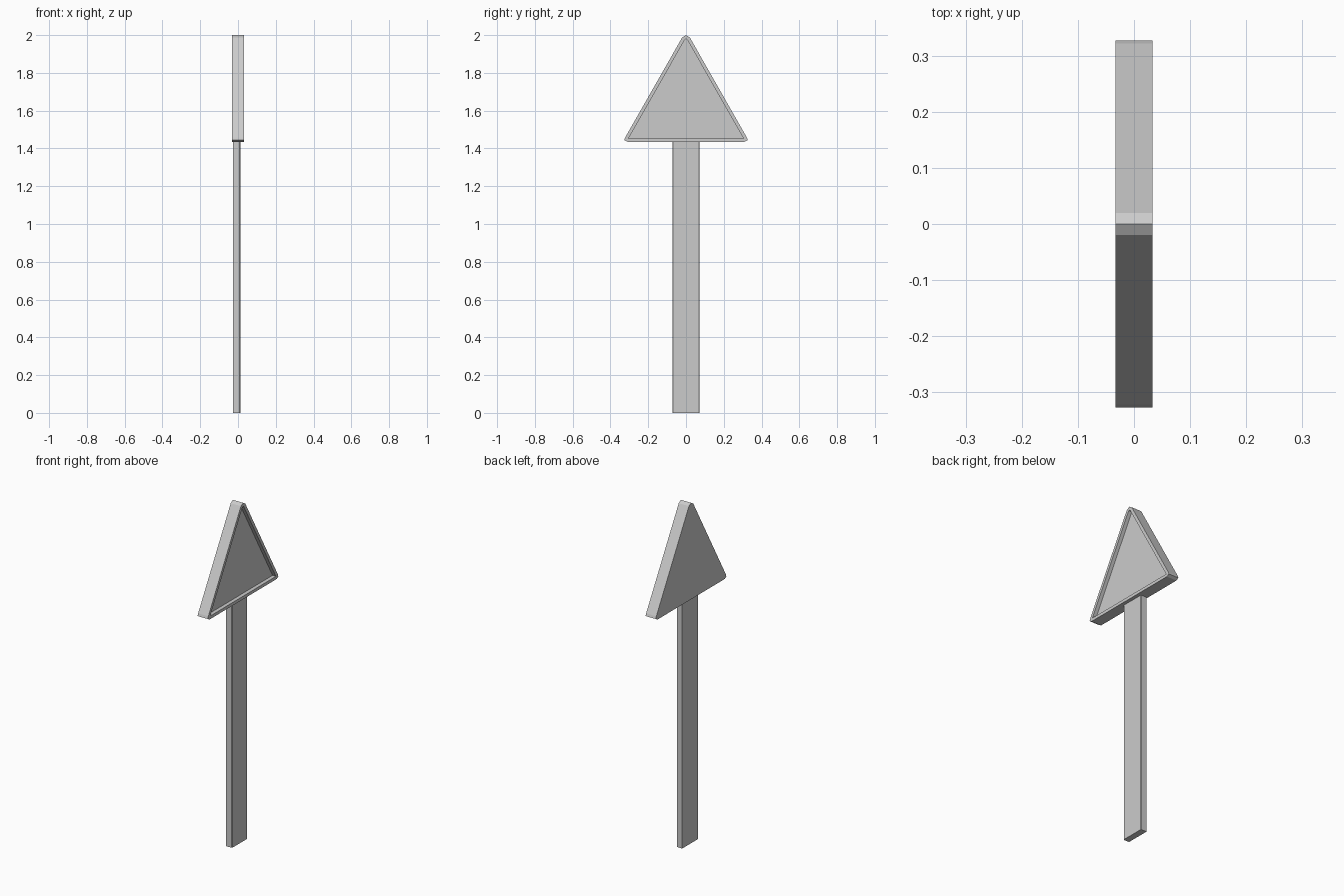
import bpy, bmesh

if "Cube" in bpy.data.objects:
    bpy.data.objects.remove(bpy.data.objects["Cube"])


def extrude_profile(name, points, depth, finish=None):
    """Make a solid from a closed 3D outline swept along the vector depth."""
    bm = bmesh.new()
    base = bm.faces.new([bm.verts.new(p) for p in points])
    ext = bmesh.ops.extrude_face_region(bm, geom=[base], use_keep_orig=True)
    moved = [g for g in ext["geom"] if isinstance(g, bmesh.types.BMVert)]
    bmesh.ops.translate(bm, verts=moved, vec=depth)
    bmesh.ops.recalc_face_normals(bm, faces=bm.faces)
    bm.normal_update()
    if finish:
        finish(bm)
    mesh = bpy.data.meshes.new(name)
    bm.to_mesh(mesh)
    bm.free()
    obj = bpy.data.objects.new(name, mesh)
    bpy.context.collection.objects.link(obj)
    return obj


def recess_front(bm):
    """Inset the +x face to a thin rim and push the panel in."""
    panel = max(bm.faces, key=lambda f: f.normal.x)
    bmesh.ops.inset_region(bm, faces=[panel], thickness=0.018, use_even_offset=True)
    ext = bmesh.ops.extrude_face_region(bm, geom=[panel])
    bmesh.ops.translate(
        bm, vec=(-0.022, 0, 0),
        verts=[g for g in ext["geom"] if isinstance(g, bmesh.types.BMVert)])
    if panel.is_valid:
        bmesh.ops.delete(bm, geom=[panel], context='FACES_ONLY')
    bmesh.ops.recalc_face_normals(bm, faces=bm.faces)


# Triangular sign head with two-facet corners and a recessed front panel
right = [(0.020, 1.988), (0.322, 1.458), (0.327, 1.444), (0.310, 1.435)]
outline = [(0, 2.0)] + right + [(-y, z) for y, z in reversed(right)]
extrude_profile("sign_head", [(-0.033, y, z) for y, z in outline],
                (0.066, 0, 0), recess_front)

# Flat post with slim chamfers on its front edges
half = [(-0.026, 0.072), (0.007, 0.072), (0.012, 0.068)]
section = half + [(x, -y) for x, y in reversed(half)]
extrude_profile("post", [(x, y, 0) for x, y in section], (0, 0, 1.436))
